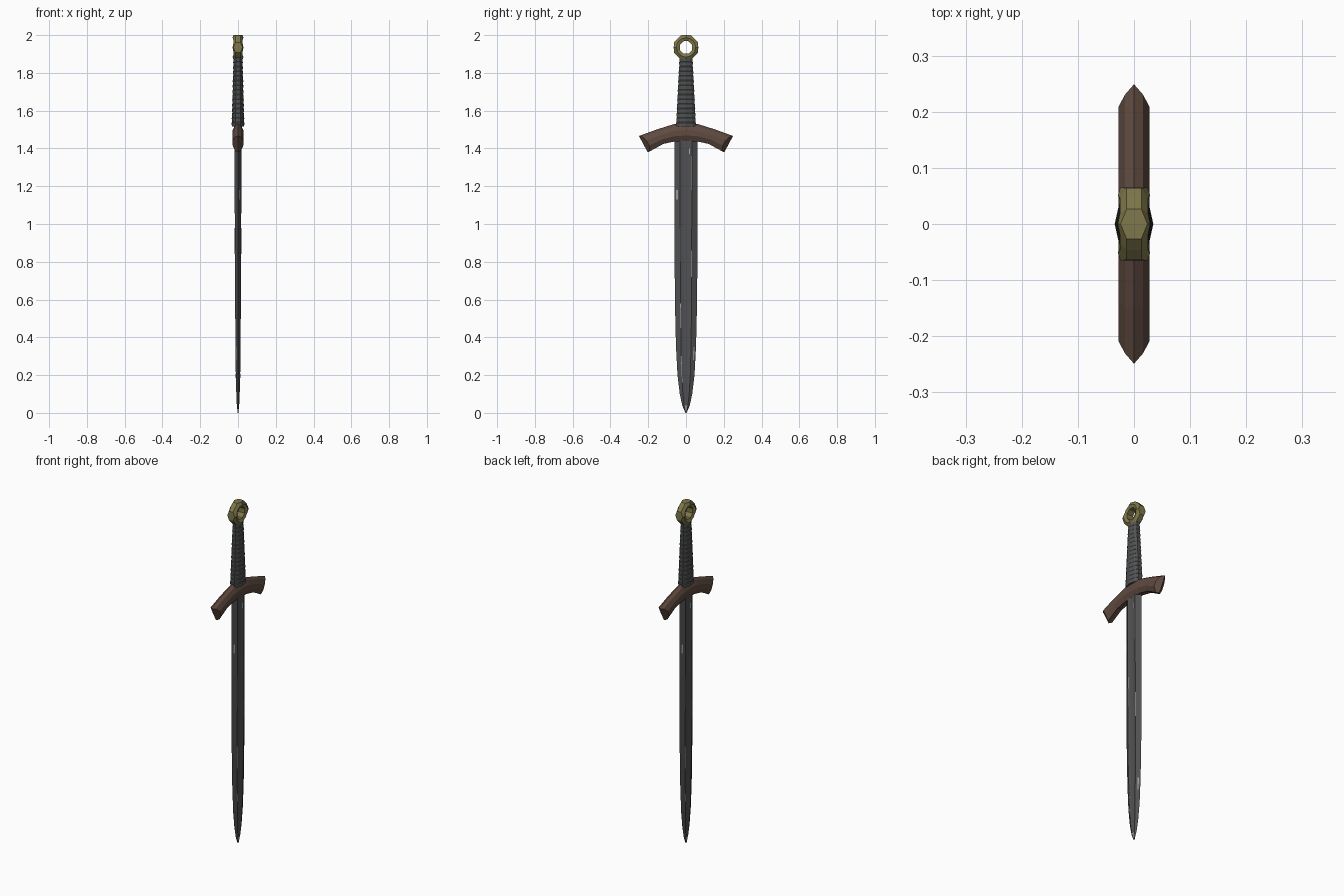
import bpy, bmesh, math

if "Cube" in bpy.data.objects:
    bpy.data.objects.remove(bpy.data.objects["Cube"])


def material(name, rgb):
    m = bpy.data.materials.new(name)
    m.diffuse_color = (*rgb, 1)
    m.use_nodes = True
    m.node_tree.nodes["Principled BSDF"].inputs["Base Color"].default_value = m.diffuse_color
    return m


STEEL = material("dark_steel", (0.083, 0.084, 0.088))
WORN = material("worn_steel", (0.36, 0.36, 0.37))
WRAP = material("grey_wrap", (0.085, 0.088, 0.09))
BROWN = material("brown_bronze", (0.115, 0.069, 0.051))
BRASS = material("dull_brass", (0.21, 0.185, 0.07))


def finish(name, bm, mat):
    bmesh.ops.recalc_face_normals(bm, faces=bm.faces)
    me = bpy.data.meshes.new(name)
    bm.to_mesh(me)
    bm.free()
    me.materials.append(mat)
    ob = bpy.data.objects.new(name, me)
    bpy.context.collection.objects.link(ob)
    return ob


def loft(name, rings, mat, closed=False):
    """Skin equal-length rings of points; cap the ends (split in two), or join them."""
    bm = bmesh.new()
    rows = [[bm.verts.new(p) for p in r] for r in rings]
    n, count = len(rows[0]), len(rows)
    for i in range(count if closed else count - 1):
        a, b = rows[i], rows[(i + 1) % count]
        for j in range(n):
            k = (j + 1) % n
            bm.faces.new((a[j], a[k], b[k], b[j]))
    if not closed:
        h = n // 2
        for r in (rows[0], rows[-1]):
            bm.faces.new(r[:h + 1])
            bm.faces.new(r[h:] + r[:1])
    return finish(name, bm, mat)


# Blade: shallow fuller between two ridges, tapering to the tip
blade_section = [(0, 1), (0.9, 0.5), (0.65, 0.2), (0.65, -0.2), (0.9, -0.5),
                 (0, -1), (-0.9, -0.5), (-0.65, -0.2), (-0.65, 0.2), (-0.9, 0.5)]
blade_stations = [(1.47, 0.061, 0.020), (1.0, 0.061, 0.019), (0.6, 0.059, 0.017),
                  (0.35, 0.053, 0.015), (0.2, 0.045, 0.013), (0.1, 0.033, 0.010),
                  (0.04, 0.02, 0.007), (0.0, 0.003, 0.002)]
loft("blade", [[(x * w, y * h, z) for x, y in blade_section]
               for z, h, w in blade_stations], STEEL)


# Worn chips: thin slivers lying on the blade faces
def blade_size(z):
    for (za, ha, wa), (zb, hb, wb) in zip(blade_stations, blade_stations[1:]):
        if z >= zb:
            t = (z - zb) / (za - zb)
            return hb + (ha - hb) * t, wb + (wa - wb) * t


def surface_x(f, w):
    f = abs(f)
    if f > 0.5:
        return 1.8 * (1 - f) * w
    return w * (0.65 + 0.25 * max(0, f - 0.2) / 0.3)


# (centre fraction across the blade, width fraction, z low, z high)
chips = [(-0.78, 0.14, 1.13, 1.18), (-0.45, 0.05, 0.8, 0.98), (0.45, 0.05, 1.18, 1.36),
         (0.5, 0.05, 0.72, 0.86), (-0.5, 0.05, 0.45, 0.58), (0.8, 0.12, 0.28, 0.35),
         (-0.5, 0.06, 0.16, 0.3), (0.3, 0.1, 1.37, 1.4), (0, 0.8, 0.005, 0.04)]
bm = bmesh.new()
for side in (1, -1):
    for f, wf, lo, hi in chips:
        quad = []
        for z, s in ((lo, -1), (lo, 1), (hi, 1), (hi, -1)):
            h, w = blade_size(z)
            g = f + s * wf / 2
            quad.append(bm.verts.new((side * (surface_x(g, w) + 0.0012), side * g * h, z)))
        bm.faces.new(quad)
finish("worn_chips", bm, WORN)

# Guard: ridged bar drooping to both sides, ending in slanted faces
half = [(0, 1), (0.016, 0.88), (0.028, 0.6), (0.028, 0.3), (0.014, 0), (0, 0)]
guard_section = half + [(-x, t) for x, t in reversed(half[1:-1])]
# (y top, z top, y bottom, z bottom)
arm = [(0.06, 1.53, 0.06, 1.437), (0.15, 1.502, 0.12, 1.424), (0.249, 1.466, 0.203, 1.38)]


def guard_ring(s, st, tip):
    yt, zt, yb, zb = st
    ring = []
    for x, t in guard_section:
        back = abs(x) * 0.8 if tip else 0
        ring.append((x, s * (yb + (yt - yb) * t - back), zb + (zt - zb) * t + back * 0.4))
    return ring


guard_rings = [guard_ring(-1, st, st is arm[-1]) for st in reversed(arm)]
guard_rings.append(guard_ring(1, (0, 1.535, 0, 1.44), False))
guard_rings += [guard_ring(1, st, st is arm[-1]) for st in arm]
loft("guard", guard_rings, BROWN)

# Grip: ten-sided taper with stepped wrap, ledges facing up
quarter = [(1, 0), (0.78, 0.6), (0.4, 0.93)]
grip_section = (quarter + [(-x, y) for x, y in reversed(quarter)]
                + [(-x, -y) for x, y in quarter[1:]]
                + [(x, -y) for x, y in reversed(quarter[1:])])
grip_rings = []
wraps, z0, z1 = 15, 1.515, 1.885
for i in range(wraps):
    for f, grow in ((0.0, 0.0), (0.85, 0.003), (0.98, 0.0)):
        t = (i + f) / wraps
        hx = 0.032 - 0.01 * t + grow
        hy = 0.055 - 0.020 * t + grow
        grip_rings.append([(x * hx, y * hy, z0 + (z1 - z0) * t) for x, y in grip_section])
loft("grip", grip_rings, WRAP)

# Pommel: thick octagonal ring, broad at top, bottom and sides, narrower between
pommel_rings = []
for i in range(16):
    a = math.radians(22.5 * i)
    outer, inner = (0.065, 0.033) if i % 2 == 0 else (0.0695, 0.035)
    wide = i % 4 == 0
    w, body = (0.024, 0.029) if wide else (0.013, 0.025)
    section = [(w, outer), (body, 0.051), (0.02, inner),
               (-0.02, inner), (-body, 0.051), (-w, outer)]
    pommel_rings.append([(x, r * math.sin(a), 1.935 + r * math.cos(a)) for x, r in section])
loft("ring_pommel", pommel_rings, BRASS, closed=True)
